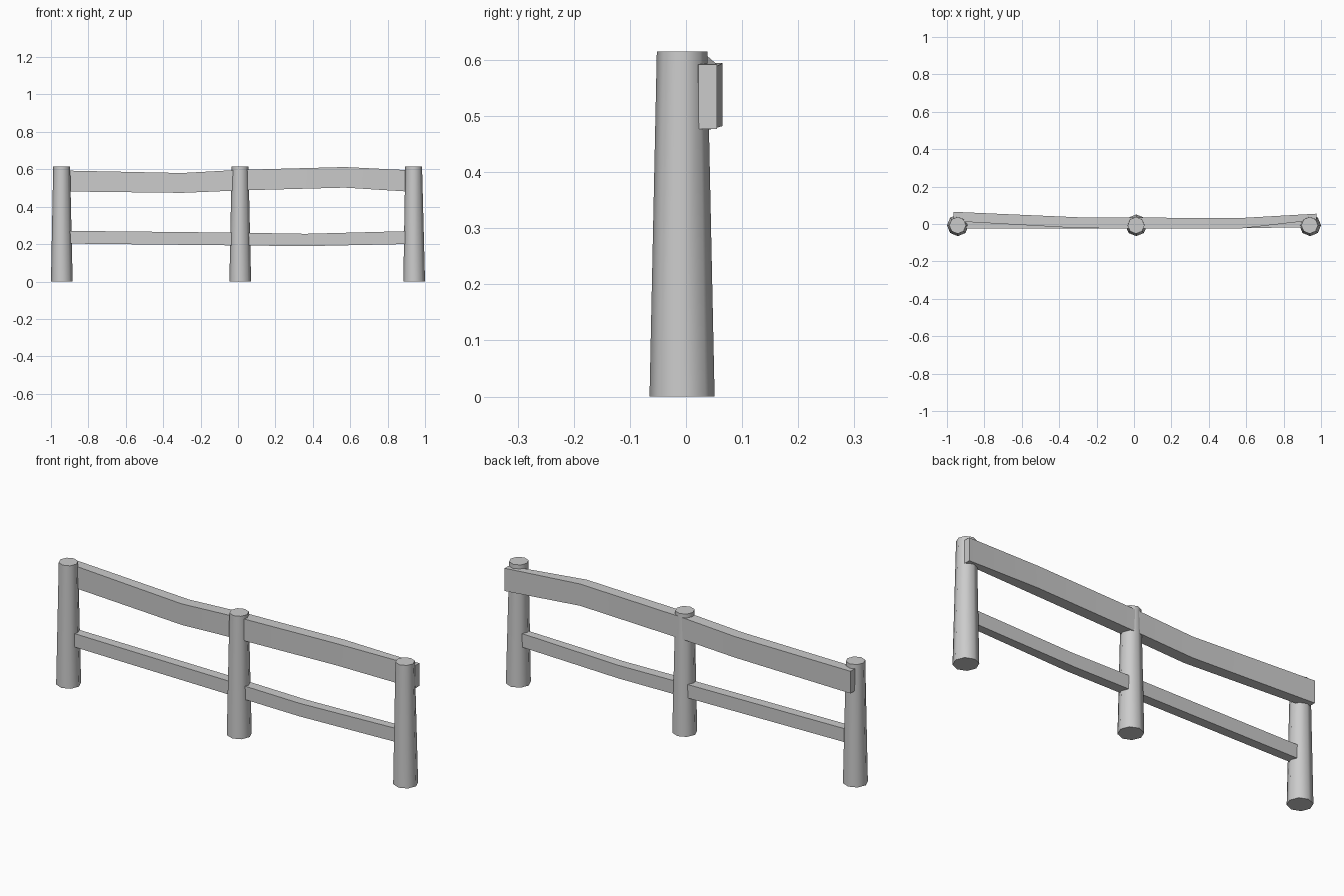
import bpy, bmesh, math

if "Cube" in bpy.data.objects:
    bpy.data.objects.remove(bpy.data.objects["Cube"])


def finish(bm, name):
    bmesh.ops.recalc_face_normals(bm, faces=bm.faces)
    mesh = bpy.data.meshes.new(name)
    bm.to_mesh(mesh)
    bm.free()
    obj = bpy.data.objects.new(name, mesh)
    bpy.context.collection.objects.link(obj)
    bpy.ops.object.select_all(action='DESELECT')
    obj.select_set(True)
    bpy.context.view_layer.objects.active = obj
    bpy.ops.object.shade_smooth_by_angle(angle=math.radians(50))
    return obj


def post(name, bottom_x, top_x, turn):
    """Tapered eight-sided post with flat ends."""
    bm = bmesh.new()
    rings = []
    for x, r, z in ((bottom_x, 0.058, 0), (top_x, 0.045, 0.615)):
        rings.append([bm.verts.new((x + r * math.cos(turn + i * math.tau / 8),
                                    -0.007 + r * math.sin(turn + i * math.tau / 8), z))
                      for i in range(8)])
    for i in range(8):
        j = (i + 1) % 8
        bm.faces.new((rings[0][i], rings[0][j], rings[1][j], rings[1][i]))
    bm.faces.new(rings[0])
    bm.faces.new(rings[1])
    finish(bm, name)


def rail(name, stations):
    """Bent plank; each station is x, front y, back y, bottom z, top z."""
    bm = bmesh.new()
    rings = [[bm.verts.new((x, y, z)) for y, z in ((f, b), (k, b), (k, t), (f, t))]
             for x, f, k, b, t in stations]
    for a, c in zip(rings, rings[1:]):
        for i in range(4):
            j = (i + 1) % 4
            bm.faces.new((a[i], a[j], c[j], c[i]))
    bm.faces.new(rings[0])
    bm.faces.new(rings[-1])
    finish(bm, name)


# Posts
post("left_post", -0.942, -0.943, 0)
post("middle_post", 0.012, 0.011, 0)
post("right_post", 0.942, 0.939, 0)

# Upper rail, bowed and fixed behind the end posts
rail("upper_rail", [
    (-0.965, 0.015, 0.065, 0.482, 0.594),
    (-0.30, -0.022, 0.036, 0.474, 0.580),
    (0.01, -0.024, 0.034, 0.487, 0.597),
    (0.57, -0.024, 0.032, 0.502, 0.612),
    (0.975, 0.022, 0.055, 0.477, 0.592),
])

# Lower rail, sunk into the posts
rail("lower_rail", [
    (-0.92, -0.024, 0.022, 0.203, 0.271),
    (0.01, -0.024, 0.026, 0.193, 0.261),
    (0.36, -0.024, 0.026, 0.189, 0.255),
    (0.93, -0.018, 0.022, 0.201, 0.270),
])
